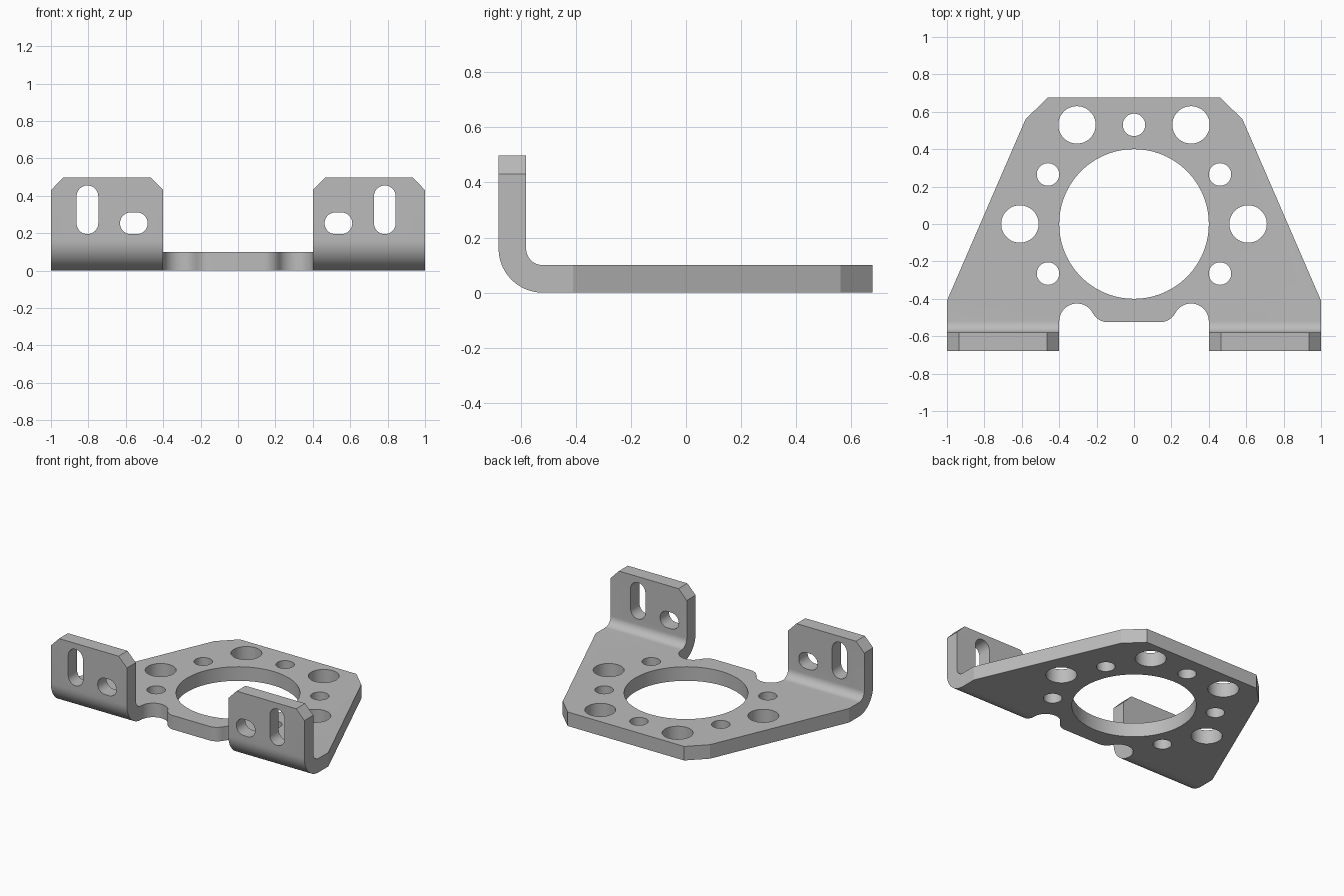
import bpy
import bmesh
from math import cos, sin, radians
from mathutils import Vector

cube = bpy.data.objects.get("Cube")
if cube:
    bpy.data.objects.remove(cube)

steel = bpy.data.materials.new("grey steel")
steel.use_nodes = True
GREY = (0.5, 0.5, 0.5, 1)
steel.diffuse_color = GREY
steel.node_tree.nodes["Principled BSDF"].inputs["Base Color"].default_value = GREY


def arc(cx, cy, r, start, end, steps):
    angles = [radians(start + (end - start) * i / steps) for i in range(steps + 1)]
    return [(cx + r * cos(a), cy + r * sin(a)) for a in angles]


def circle(cx, cy, r, steps=48):
    return arc(cx, cy, r, 0, 360, steps)[:-1]


def slot(cx, cz, half_x, half_z):
    r = min(half_x, half_z)
    dx, dz = half_x - r, half_z - r
    pts = []
    for sx, sz, start in ((1, 1, 0), (-1, 1, 90), (-1, -1, 180), (1, -1, 270)):
        pts += arc(cx + sx * dx, cz + sz * dz, r, start, start + 90, 10)
    return pts


def mirrored(half):
    return half + [(-x, y) for x, y in reversed(half)]


def prism(name, profiles, axis, low, high):
    """Extrude closed profiles along one axis."""
    place = {"x": lambda u, v, w: (w, u, v),
             "y": lambda u, v, w: (u, w, v),
             "z": lambda u, v, w: (u, v, w)}[axis]
    bm = bmesh.new()
    for profile in profiles:
        face = bm.faces.new([bm.verts.new(place(u, v, low)) for u, v in profile])
        out = bmesh.ops.extrude_face_region(bm, geom=[face])
        verts = [g for g in out["geom"] if isinstance(g, bmesh.types.BMVert)]
        bmesh.ops.translate(bm, verts=verts, vec=Vector(place(0, 0, high - low)))
    bmesh.ops.remove_doubles(bm, verts=bm.verts, dist=1e-5)
    bmesh.ops.recalc_face_normals(bm, faces=bm.faces)
    mesh = bpy.data.meshes.new(name)
    bm.to_mesh(mesh)
    bm.free()
    obj = bpy.data.objects.new(name, mesh)
    bpy.context.collection.objects.link(obj)
    mesh.materials.append(steel)
    return obj


def cut(target, cutter, operation):
    cutter.hide_render = True
    mod = target.modifiers.new(cutter.name, "BOOLEAN")
    mod.operation = operation
    mod.solver = "EXACT"
    mod.object = cutter
    bpy.context.view_layer.objects.active = target
    bpy.ops.object.modifier_apply(modifier=mod.name)
    bpy.data.objects.remove(cutter)


# Bent sheet: side section swept across the full width
section = [(0.68, 0), (0.68, 0.1)]
section += arc(-0.52, 0.16, 0.06, 270, 180, 12)
section += [(-0.58, 0.5), (-0.68, 0.5)]
section += arc(-0.52, 0.16, 0.16, 180, 270, 14)
bracket = prism("mounting_bracket", [section], "x", -1.2, 1.2)

# Plan outline with tapered sides and rounded bend reliefs
half = [(0.46, 0.68), (0.58, 0.56), (1, -0.41), (1, -0.8), (0.4, -0.8)]
half += arc(0.305, -0.52, 0.095, 0, 152.7, 18)
half += arc(0.14, -0.435, 0.09, -27.3, -90, 10)[1:]
half[0] = (0.46, 0.677)
cut(bracket, prism("plan_outline", [mirrored(half)], "z", -0.3, 0.9), "INTERSECT")

# Tab outline with clipped corners
tab = [(0.4, 0.43), (0.465, 0.497), (0.935, 0.497), (1.0, 0.43), (1.1, 0.33), (1.1, -0.2)]
cut(bracket, prism("tab_outline", [mirrored(tab)], "y", -1, 1), "INTERSECT")

# Central bore and ring of holes
holes = [circle(0, 0, 0.4, 96), circle(0, 0.53, 0.06)]
for s in (-1, 1):
    holes += [circle(s * 0.61, 0, 0.1), circle(s * 0.305, 0.53, 0.1),
              circle(s * 0.46, 0.265, 0.06), circle(s * 0.46, -0.265, 0.06)]
cut(bracket, prism("plate_holes", holes, "z", -0.2, 0.3), "DIFFERENCE")

# Slots in the upright tabs
slots = []
for s in (-1, 1):
    slots += [slot(s * 0.795 - 0.01, 0.325, 0.058, 0.13),
              slot(s * 0.547 - 0.01, 0.253, 0.074, 0.058)]
cut(bracket, prism("tab_slots", slots, "y", -0.9, -0.45), "DIFFERENCE")

# Smooth bends and bores, crisp edges
bpy.ops.object.select_all(action="DESELECT")
bracket.select_set(True)
bpy.context.view_layer.objects.active = bracket
bpy.ops.object.shade_smooth_by_angle(angle=radians(20))
